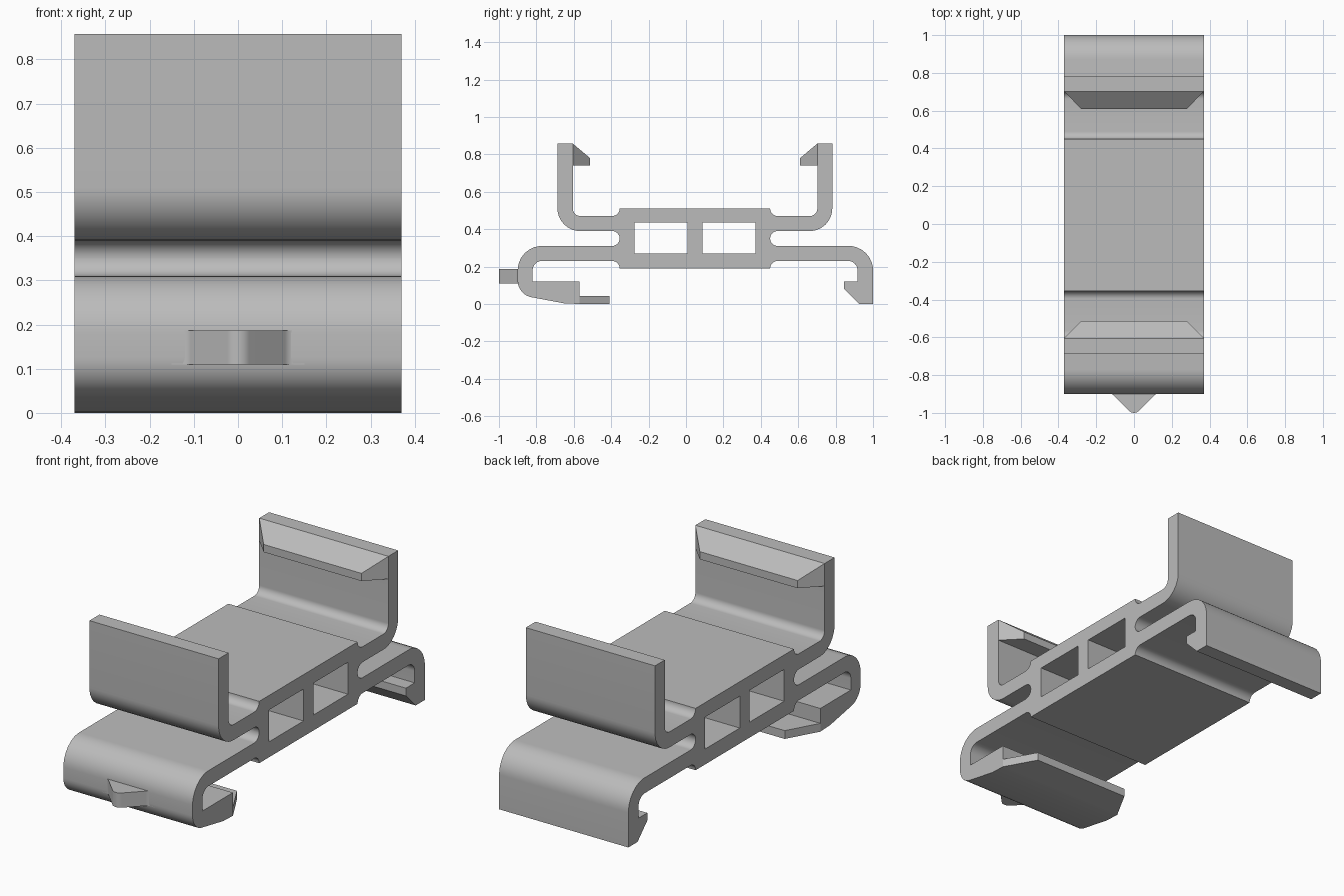
import bpy, bmesh, math
from mathutils import Vector

cube = bpy.data.objects.get("Cube")
if cube:
    bpy.data.objects.remove(cube, do_unlink=True)

HALF = 0.37      # half width along x
TIP = 0.28       # half width at the tapered tips

grey = bpy.data.materials.new("grey plastic")
grey.use_nodes = True
colour = (0.5, 0.5, 0.5, 1)
grey.diffuse_color = colour
grey.node_tree.nodes["Principled BSDF"].inputs["Base Color"].default_value = colour


def rounded(corners, steps=8):
    """Closed outline from (u, v, fillet radius) corners."""
    out = []
    for i, (u, v, r) in enumerate(corners):
        p = Vector((u, v))
        if r == 0:
            out.append(p)
            continue
        a = (Vector(corners[i - 1][:2]) - p).normalized()
        b = (Vector(corners[(i + 1) % len(corners)][:2]) - p).normalized()
        half = a.angle(b) / 2
        centre = p + (a + b).normalized() * r / math.sin(half)
        start = p + a * r / math.tan(half) - centre
        end = p + b * r / math.tan(half) - centre
        for k in range(steps + 1):
            t = k / steps
            out.append(centre + (start * (1 - t) + end * t).normalized() * r)
    return out


def finish(obj):
    obj.data.materials.clear()
    obj.data.materials.append(grey)
    bpy.ops.object.select_all(action='DESELECT')
    obj.select_set(True)
    bpy.context.view_layer.objects.active = obj
    bpy.ops.object.shade_smooth_by_angle(angle=math.radians(25))


def extrude(name, outlines, depth, place):
    """Filled profile with holes, extruded both ways, then mapped by place()."""
    curve = bpy.data.curves.new(name, 'CURVE')
    curve.dimensions = '2D'
    curve.fill_mode = 'BOTH'
    curve.extrude = depth
    for pts in outlines:
        spline = curve.splines.new('POLY')
        spline.points.add(len(pts) - 1)
        for sp, p in zip(spline.points, pts):
            sp.co = (p[0], p[1], 0, 1)
        spline.use_cyclic_u = True
    obj = bpy.data.objects.new(name, curve)
    bpy.context.collection.objects.link(obj)
    bpy.ops.object.select_all(action='DESELECT')
    obj.select_set(True)
    bpy.context.view_layer.objects.active = obj
    bpy.ops.object.convert(target='MESH')
    obj = bpy.context.view_layer.objects.active
    bm = bmesh.new()
    bm.from_mesh(obj.data)
    for v in bm.verts:
        v.co = place(v.co)
    bmesh.ops.remove_doubles(bm, verts=bm.verts, dist=0.0001)
    bmesh.ops.recalc_face_normals(bm, faces=bm.faces)
    bm.to_mesh(obj.data)
    bm.free()
    finish(obj)


def tapered(name, base, tip):
    """Convex catch: (y, z) base points at full width, tip points narrower."""
    bm = bmesh.new()
    for pts, w in ((base, HALF), (tip, TIP)):
        for y, z in pts:
            for x in (-w, w):
                bm.verts.new((x, y, z))
    bmesh.ops.convex_hull(bm, input=bm.verts)
    bmesh.ops.dissolve_limit(bm, angle_limit=0.01, verts=bm.verts, edges=bm.edges)
    bmesh.ops.recalc_face_normals(bm, faces=bm.faces)
    mesh = bpy.data.meshes.new(name)
    bm.to_mesh(mesh)
    bm.free()
    obj = bpy.data.objects.new(name, mesh)
    bpy.context.collection.objects.link(obj)
    finish(obj)


# Clip body: one outline in (y, z), running round from the top of the block
upper_front = [
    (-0.355, 0.51, 0), (-0.355, 0.47, 0.04), (-0.605, 0.47, 0.04),
    (-0.605, 0.857, 0), (-0.687, 0.857, 0), (-0.687, 0.39, 0.12)]
front_slot = [(-0.355, 0.39, 0.0399), (-0.355, 0.31, 0.0399)]
lower_front = [
    (-0.9, 0.31, 0.13), (-0.9, 0.05, 0.09), (-0.65, 0.003, 0),
    (-0.57, 0, 0), (-0.57, 0.12, 0), (-0.82, 0.12, 0),
    (-0.82, 0.23, 0.05), (-0.355, 0.23, 0.04), (-0.355, 0.19, 0)]
lower_back = [
    (0.45, 0.19, 0), (0.45, 0.23, 0.04), (0.917, 0.23, 0.05),
    (0.917, 0.12, 0), (0.845, 0.12, 0), (0.845, 0.08, 0),
    (0.925, 0, 0), (1, 0, 0), (1, 0.31, 0.13)]
back_slot = [(0.45, 0.31, 0.0399), (0.45, 0.39, 0.0399)]
upper_back = [
    (0.782, 0.39, 0.12), (0.782, 0.857, 0), (0.702, 0.857, 0),
    (0.702, 0.47, 0.04), (0.45, 0.47, 0.04), (0.45, 0.51, 0)]
outline = rounded(upper_front + front_slot + lower_front
                  + lower_back + back_slot + upper_back)
windows = [[(y, 0.27), (y + 0.283, 0.27), (y + 0.283, 0.435), (y, 0.435)]
           for y in (-0.275, 0.088)]
extrude("clip_body", [outline] + windows, HALF,
        lambda c: Vector((c.z, c.x, c.y)))

# Catches at the top of the two upright walls
for name, wall, s in (("front_catch", -0.605, 1), ("back_catch", 0.702, -1)):
    tip = wall + s * 0.092
    tapered(name, [(wall, 0.74), (wall, 0.857)], [(tip, 0.74), (tip, 0.78)])

# Thin tongue on the lower front jaw
tapered("jaw_tongue", [(-0.57, 0), (-0.57, 0.043)], [(-0.408, 0), (-0.408, 0.043)])

# Pointed finger nub on the front
nub = rounded([(-0.15, -0.87, 0), (-0.15, -0.899, 0), (-0.115, -0.899, 0.03),
               (0, -1.015, 0.036), (0.115, -0.899, 0.03), (0.15, -0.899, 0),
               (0.15, -0.87, 0)])
extrude("finger_nub", [nub], 0.038, lambda c: Vector((c.x, c.y, c.z + 0.148)))
